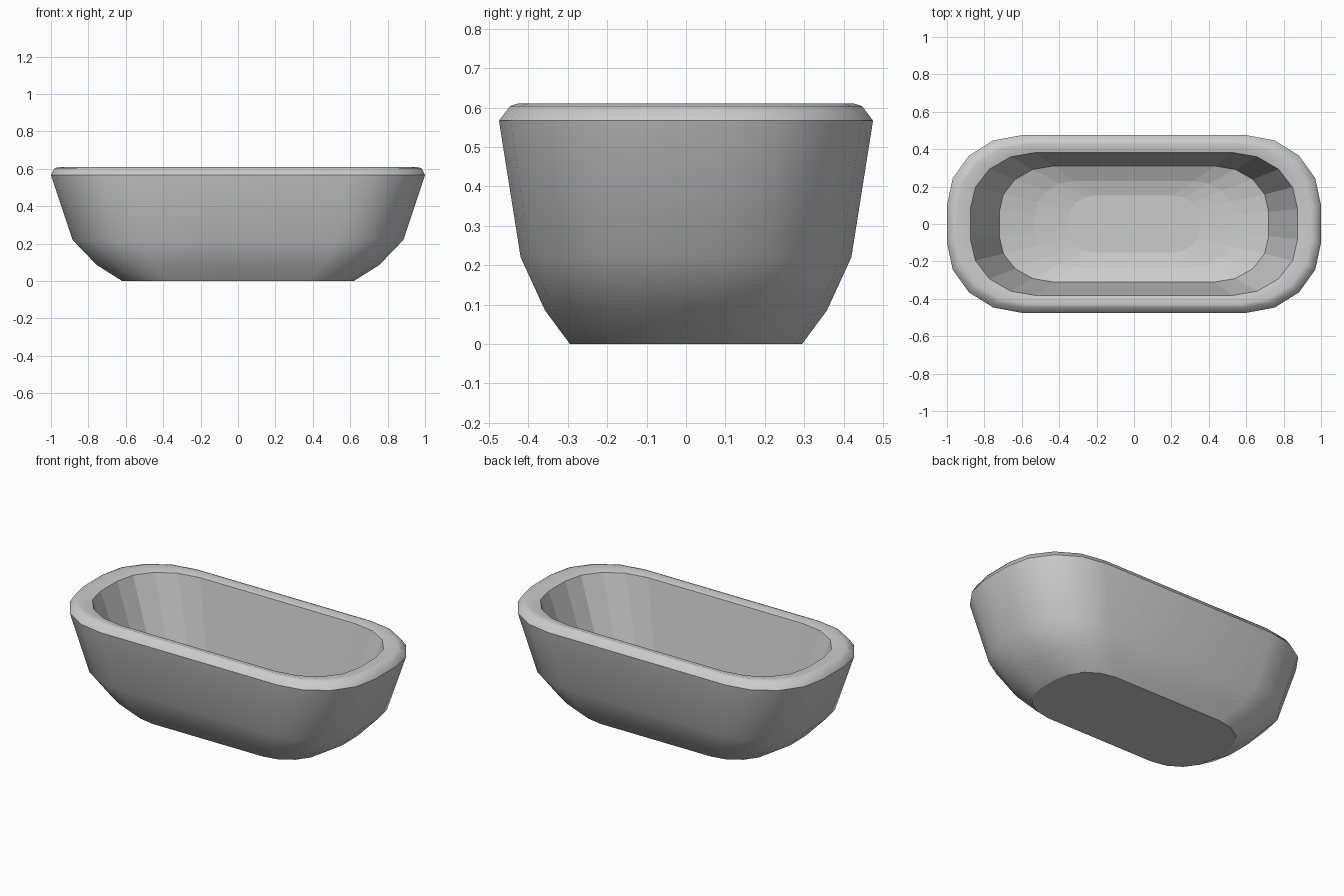
import bpy, bmesh
from math import sin, cos, radians

if "Cube" in bpy.data.objects:
    bpy.data.objects.remove(bpy.data.objects["Cube"])


def unit_outline():
    """Rounded rectangle spanning -1..1, four segments per corner."""
    fx, fy = 0.60, 0.21
    quarter = [(fx + (1 - fx) * cos(radians(a)), fy + (1 - fy) * sin(radians(a)))
               for a in (0, 22.5, 45, 67.5, 90)]
    half = quarter + [(-x, y) for x, y in reversed(quarter)]
    return half + [(-x, -y) for x, y in half]


# Rings from the base up the outside, over the rim, down to the basin floor
rings = [  # half length, half width, height
    (0.62, 0.295, 0.0),
    (0.755, 0.358, 0.085),
    (0.885, 0.42, 0.22),
    (1.0, 0.475, 0.567),
    (0.98, 0.447, 0.604),
    (0.945, 0.428, 0.61),
    (0.875, 0.382, 0.596),
    (0.72, 0.31, 0.17),
    (0.53, 0.23, 0.13),
    (0.35, 0.152, 0.11),
]
SHARP_RINGS = (0, 3, 6, 7)

bm = bmesh.new()
outline = unit_outline()
n = len(outline)
loops = [[bm.verts.new((x * sx, y * sy, z)) for x, y in outline]
         for sx, sy, z in rings]

# Skin between rings: smooth outside, faceted basin
for k, (a, b) in enumerate(zip(loops, loops[1:])):
    for i in range(n):
        j = (i + 1) % n
        f = bm.faces.new((a[i], a[j], b[j], b[i]))
        f.smooth = k < 6

# Flat underside and basin floor
bm.faces.new(list(reversed(loops[0])))
bm.faces.new(loops[-1])

# Hard creases around base, rim and basin
for k in SHARP_RINGS:
    for i in range(n):
        bm.edges.get((loops[k][i], loops[k][(i + 1) % n])).smooth = False

bmesh.ops.recalc_face_normals(bm, faces=bm.faces)
mesh = bpy.data.meshes.new("bathtub")
bm.to_mesh(mesh)
bm.free()
tub = bpy.data.objects.new("bathtub", mesh)
bpy.context.collection.objects.link(tub)
